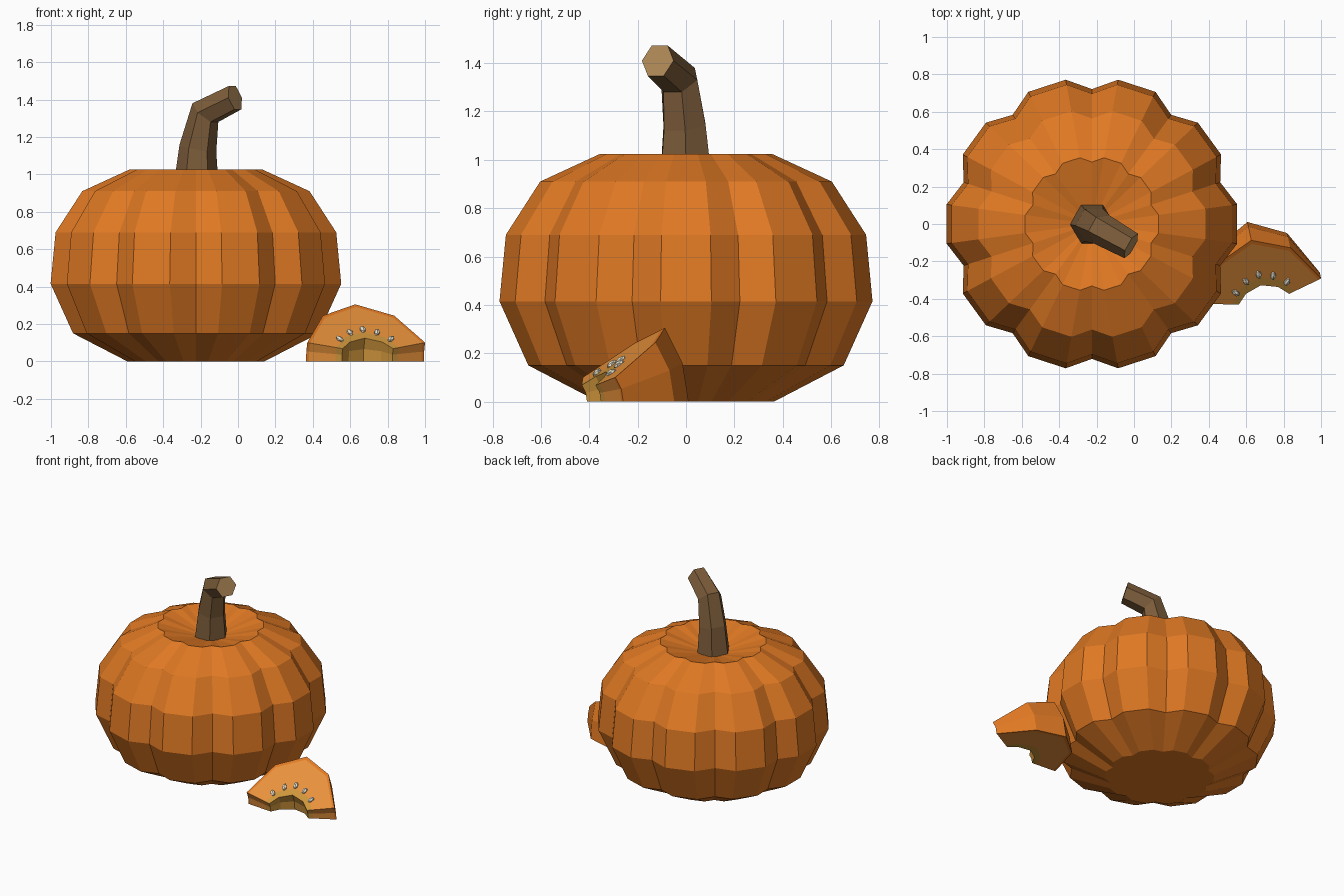
import bpy, bmesh, math
from mathutils import Vector, Matrix

if "Cube" in bpy.data.objects:
    bpy.data.objects.remove(bpy.data.objects["Cube"])


def material(name, rgb):
    m = bpy.data.materials.new(name)
    m.diffuse_color = (*rgb, 1)
    m.use_nodes = True
    m.node_tree.nodes["Principled BSDF"].inputs["Base Color"].default_value = m.diffuse_color
    return m


RIND = material("rind_orange", (0.74, 0.19, 0.017))
FLESH = material("flesh_light_orange", (0.82, 0.29, 0.045))
PULP = material("pulp_gold", (0.62, 0.30, 0.045))
STEM = material("stem_brown", (0.20, 0.107, 0.042))
STEM_END = material("stem_end_tan", (0.43, 0.25, 0.098))
SEED = material("seed_cream", (0.80, 0.74, 0.58))


def finish(name, bm, mats):
    bmesh.ops.recalc_face_normals(bm, faces=bm.faces)
    me = bpy.data.meshes.new(name)
    bm.to_mesh(me)
    bm.free()
    for m in mats:
        me.materials.append(m)
    ob = bpy.data.objects.new(name, me)
    bpy.context.collection.objects.link(ob)
    return ob


def bridge(bm, a, b):
    n = len(a)
    for i in range(n):
        bm.faces.new((a[i], a[(i + 1) % n], b[(i + 1) % n], b[i]))


CENTRE = Vector((-0.225, 0, 0))

# Pumpkin body: ten lobes, each with two crest points and one valley
bm = bmesh.new()
rings = []
for r, z in [(0.37, 0), (0.663, 0.15), (0.784, 0.415), (0.757, 0.69),
             (0.613, 0.91), (0.36, 1.025)]:
    ring = []
    for k in range(10):
        for off, f in [(-7.7, 1), (7.7, 1), (18, 0.92)]:
            a = math.radians(36 * k + off)
            ring.append(bm.verts.new(CENTRE + Vector((r * f * math.cos(a), r * f * math.sin(a), z))))
    rings.append(ring)
for a, b in zip(rings, rings[1:]):
    bridge(bm, a, b)
bm.faces.new(rings[0])
# sunken top
dip = bm.verts.new(CENTRE + Vector((0, 0, 0.93)))
top = rings[-1]
for i in range(30):
    bm.faces.new((top[i], top[(i + 1) % 30], dip))
finish("pumpkin_body", bm, [RIND])

# Stem: bent six-sided tube leaning to the front right
bm = bmesh.new()
lean = Vector((0.873, -0.487, 0))
side = Vector((0.487, 0.873, 0))
up = Vector((0, 0, 1))
rings = []
for s, z, r, tilt in [(0, 0.92, 0.122, 0), (0.012, 1.14, 0.1, 12),
                      (0.058, 1.33, 0.086, 42), (0.24, 1.41, 0.075, 75)]:
    t = math.radians(tilt)
    v = lean * math.cos(t) - up * math.sin(t)
    c = CENTRE + lean * s + up * z
    rings.append([bm.verts.new(c + side * r * math.cos(i * math.pi / 3) + v * r * math.sin(i * math.pi / 3))
                  for i in range(6)])
for a, b in zip(rings, rings[1:]):
    bridge(bm, a, b)
bm.faces.new(rings[0])
bm.faces.new(rings[-1]).material_index = 1
finish("stem", bm, [STEM, STEM_END])

# Slice: arch profile swept 36 degrees around its own axis, lying on a cut face
ORIGIN = Vector((0.714, -0.493, 0))
AXIS = Vector((0.978, 0.209, 0))
OUT = Vector((-0.209, 0.978, 0))
WEDGE = math.radians(36.3)


def slice_point(h, p, phi):
    return ORIGIN + AXIS * h + OUT * p * math.cos(phi) + up * p * math.sin(phi)


outer = [(-0.322, 0.17), (-0.195, 0.413), (0, 0.515), (0.195, 0.413), (0.322, 0.17)]
inner = [(-0.138, 0.115), (-0.088, 0.175), (0, 0.21), (0.088, 0.175), (0.138, 0.115)]
bands = [0, 0.18, 0.92, 1]
band_mat = [2, 1, 0]
bm = bmesh.new()
grid = {}
for j in range(5):
    for b, s in enumerate(bands):
        h = inner[j][0] + (outer[j][0] - inner[j][0]) * s
        p = inner[j][1] + (outer[j][1] - inner[j][1]) * s
        for q in range(3):
            if q == 1 and 0 < j < 4 and 0 < b < 3:
                continue
            grid[j, b, q] = bm.verts.new(slice_point(h, p, WEDGE * q / 2))


def quad(keys, mat):
    bm.faces.new([grid[k] for k in keys]).material_index = mat


for j in range(4):
    for b in range(3):          # two cut faces
        for q in (0, 2):
            quad([(j, b, q), (j + 1, b, q), (j + 1, b + 1, q), (j, b + 1, q)], band_mat[b])
    for q in range(2):          # inside and rind surfaces
        for b, mat in ((0, 2), (3, 0)):
            quad([(j, b, q), (j + 1, b, q), (j + 1, b, q + 1), (j, b, q + 1)], mat)
for j in (0, 4):                # end faces
    for b in range(3):
        for q in range(2):
            quad([(j, b, q), (j, b + 1, q), (j, b + 1, q + 1), (j, b, q + 1)], band_mat[b])
finish("pumpkin_slice", bm, [RIND, FLESH, PULP])

# Seeds: small flattened drops fanned over the raised cut face
bm = bmesh.new()
face_out = OUT * math.cos(WEDGE) + up * math.sin(WEDGE)
face_normal = up * math.cos(WEDGE) - OUT * math.sin(WEDGE)
for h, p in [(-0.14, 0.198), (-0.074, 0.257), (0, 0.284), (0.074, 0.257), (0.14, 0.198)]:
    long_dir = (AXIS * h + face_out * p).normalized()
    wide_dir = long_dir.cross(face_normal)
    m = Matrix((wide_dir * 0.017, long_dir * 0.028, face_normal * 0.013)).transposed().to_4x4()
    m.translation = slice_point(h, p, WEDGE) + face_normal * 0.004
    bmesh.ops.create_icosphere(bm, subdivisions=1, radius=1, matrix=m)
finish("seeds", bm, [SEED])
